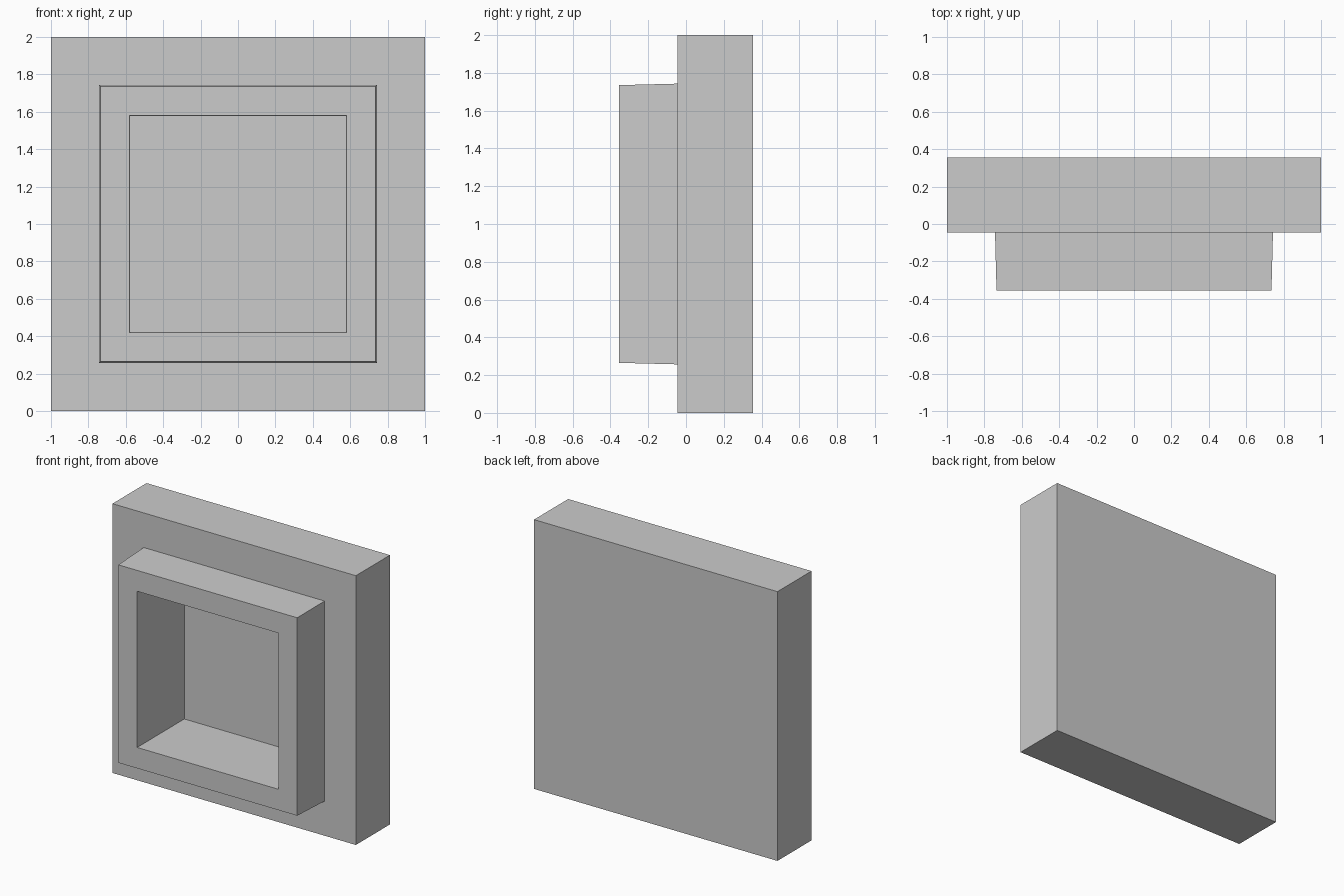
import bpy
import bmesh

if "Cube" in bpy.data.objects:
    bpy.data.objects.remove(bpy.data.objects["Cube"])

FRONT, SLAB_FRONT, BACK, RECESS_FLOOR = -0.355, -0.045, 0.355, 0.195

grey = bpy.data.materials.new("plain grey")
grey.use_nodes = True
grey.diffuse_color = (0.6, 0.6, 0.6, 1)
grey.node_tree.nodes["Principled BSDF"].inputs["Base Color"].default_value = (0.6, 0.6, 0.6, 1)

bm = bmesh.new()


def square(half, y):
    """Square ring of vertices, centred at z = 1, lying at depth y."""
    corners = ((-1, -1), (1, -1), (1, 1), (-1, 1))
    return [bm.verts.new((half * x, y, 1 + half * z)) for x, z in corners]


# Rings run from the slab back, over the raised frame, to the recess floor
rings = [
    square(1, BACK),
    square(1, SLAB_FRONT),
    square(0.743, SLAB_FRONT),
    square(0.735, FRONT),
    square(0.58, FRONT),
    square(0.578, RECESS_FLOOR),
]
for a, b in zip(rings, rings[1:]):
    for i in range(4):
        j = (i + 1) % 4
        bm.faces.new((a[i], a[j], b[j], b[i]))

# Slab back and recess floor
bm.faces.new(rings[0])
bm.faces.new(rings[-1])
bmesh.ops.recalc_face_normals(bm, faces=bm.faces)

mesh = bpy.data.meshes.new("framed_wall_panel")
bm.to_mesh(mesh)
bm.free()
mesh.materials.append(grey)
panel = bpy.data.objects.new("framed_wall_panel", mesh)
bpy.context.collection.objects.link(panel)
